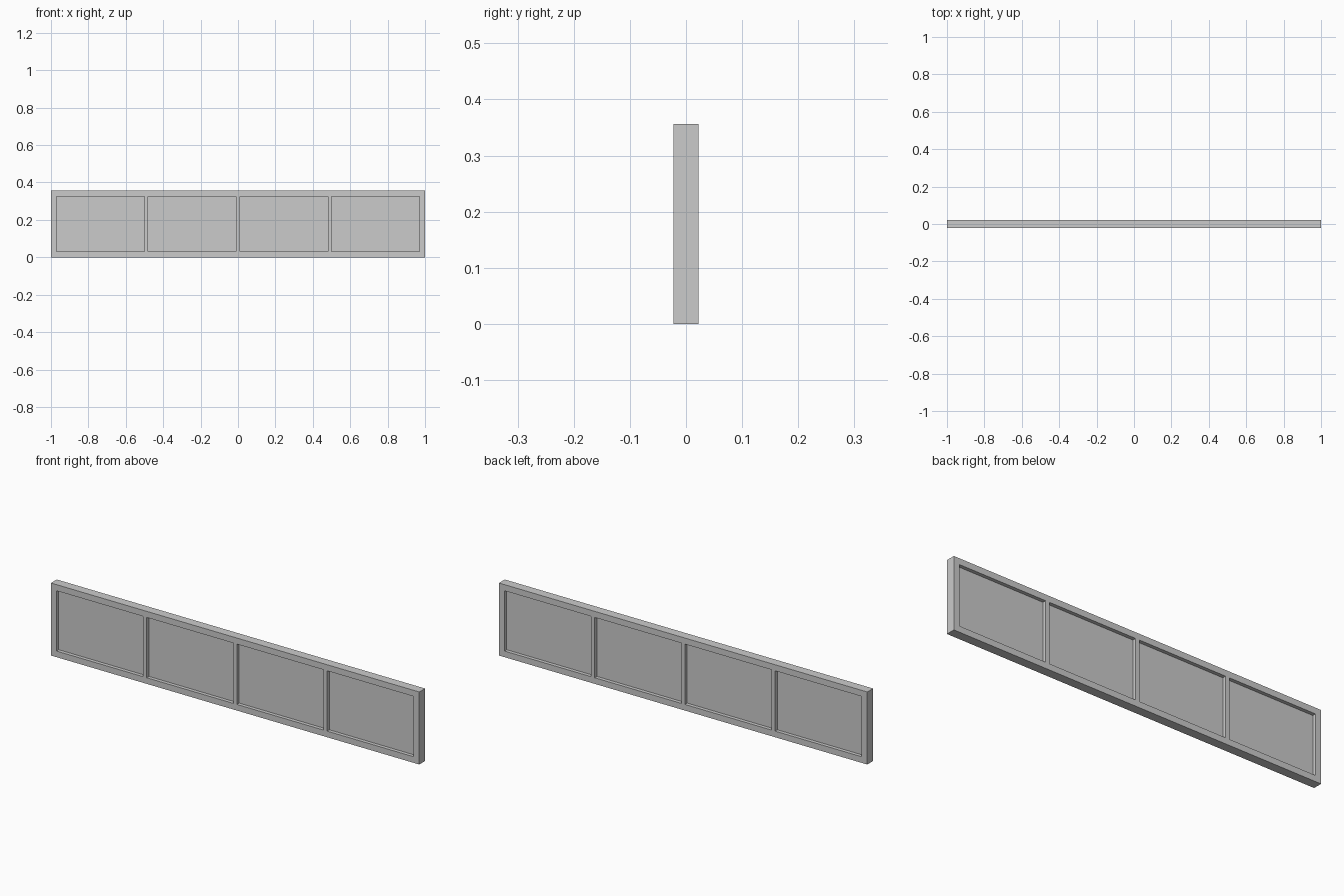
import bpy
import bmesh

if "Cube" in bpy.data.objects:
    bpy.data.objects.remove(bpy.data.objects["Cube"])

WIDTH, HEIGHT, DEPTH = 2.0, 0.356, 0.045
BORDER, BAR, PANES = 0.03, 0.02, 4
PANE_DEPTH = 0.010
pane_w = (WIDTH - 2 * BORDER - (PANES - 1) * BAR) / PANES


def extruded_cells(name, cells, depth):
    """Flat x/z rectangles welded together and extruded symmetrically about y = 0."""
    bm = bmesh.new()
    for x0, x1, z0, z1 in cells:
        bm.faces.new([bm.verts.new((x, -depth / 2, z))
                      for x, z in ((x0, z0), (x1, z0), (x1, z1), (x0, z1))])
    bmesh.ops.remove_doubles(bm, verts=bm.verts, dist=1e-5)
    ext = bmesh.ops.extrude_face_region(bm, geom=bm.faces[:], use_keep_orig=True)
    moved = [g for g in ext["geom"] if isinstance(g, bmesh.types.BMVert)]
    bmesh.ops.translate(bm, verts=moved, vec=(0, depth, 0))
    bmesh.ops.recalc_face_normals(bm, faces=bm.faces)
    mesh = bpy.data.meshes.new(name)
    bm.to_mesh(mesh)
    bm.free()
    obj = bpy.data.objects.new(name, mesh)
    bpy.context.collection.objects.link(obj)
    return obj


# Column and row boundaries: bars and openings alternate
xs = [-WIDTH / 2]
for i in range(PANES):
    left = -WIDTH / 2 + BORDER + i * (pane_w + BAR)
    xs += [left, left + pane_w]
xs.append(WIDTH / 2)
zs = [0, BORDER, HEIGHT - BORDER, HEIGHT]

frame_cells, openings = [], []
for i in range(len(xs) - 1):
    for j in range(3):
        is_opening = i % 2 == 1 and j == 1
        (openings if is_opening else frame_cells).append(
            (xs[i], xs[i + 1], zs[j], zs[j + 1]))

# One-piece frame with dividing bars
extruded_cells("window_frame", frame_cells, DEPTH)

# Thin panes recessed on both sides
for n, cell in enumerate(openings, 1):
    extruded_cells(f"pane_{n}", [cell], PANE_DEPTH)
